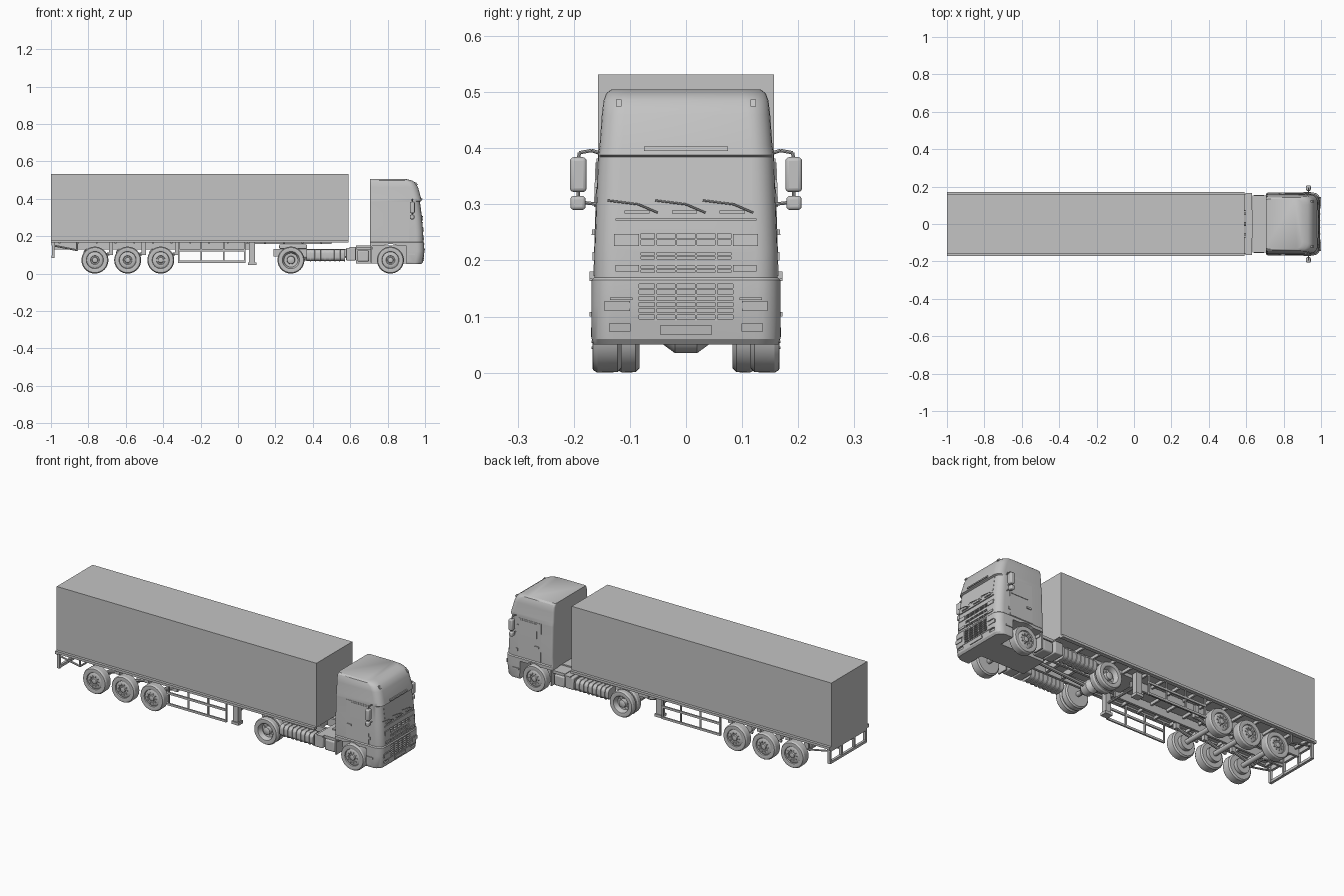
import bpy, bmesh, math
from mathutils import Vector

cube = bpy.data.objects.get("Cube")
if cube:
    bpy.data.objects.remove(cube, do_unlink=True)

grey = bpy.data.materials.new("plain_grey")
grey.use_nodes = True
tone = (.55, .55, .55, 1)
grey.diffuse_color = tone
grey.node_tree.nodes["Principled BSDF"].inputs["Base Color"].default_value = tone
parts = []


# ---- helpers ----
def loft(name, rings, mirror=False):
    """Skin a list of equal-length rings and cap both ends."""
    bm = bmesh.new()
    rows = [[bm.verts.new(point) for point in ring] for ring in rings]
    count = len(rows[0])
    for low, high in zip(rows, rows[1:]):
        for i in range(count):
            j = (i + 1) % count
            bm.faces.new((low[i], low[j], high[j], high[i]))
    bm.faces.new(rows[0])
    bm.faces.new(rows[-1])
    bmesh.ops.recalc_face_normals(bm, faces=bm.faces)
    mesh = bpy.data.meshes.new(name)
    bm.to_mesh(mesh)
    bm.free()
    mesh.materials.append(grey)
    obj = bpy.data.objects.new(name, mesh)
    bpy.context.collection.objects.link(obj)
    parts.append(obj)
    if mirror:
        mod = obj.modifiers.new("mirror", "MIRROR")
        mod.use_axis = (False, True, False)
        mod.use_mirror_merge = False
    return obj


def box(name, xs, ys, zs, mirror=False, bevel=0):
    obj = loft(name, [[(xs[0], ys[0], z), (xs[1], ys[0], z),
                       (xs[1], ys[1], z), (xs[0], ys[1], z)] for z in zs], mirror)
    if bevel:
        mod = obj.modifiers.new("bevel", "BEVEL")
        mod.width, mod.segments = bevel, 3
    return obj


def lathe(name, profile, x, z, mirror=False, sides=40):
    """Revolve (radius, y) pairs about an axle along y."""
    turn = [math.tau * i / sides for i in range(sides)]
    return loft(name, [[(x + r * math.cos(a), y, z + r * math.sin(a)) for a in turn]
                       for r, y in profile], mirror)


def rod(name, points, radius, mirror=True):
    for start, end in zip(points, points[1:]):
        a, b = Vector(start), Vector(end)
        side = (b - a).orthogonal().normalized() * radius
        up = (b - a).normalized().cross(side)
        turn = [math.tau * i / 8 for i in range(8)]
        loft(name, [[p + side * math.cos(t) + up * math.sin(t) for t in turn]
                    for p in (a, b)], mirror)


def rounded(u0, u1, v0, v1, near, far, steps=6):
    """Rounded rectangle; near rounds the u0 corners, far the u1 corners."""
    points = []
    corners = ((u1 - far, v1 - far, far), (u0 + near, v1 - near, near),
               (u0 + near, v0 + near, near), (u1 - far, v0 + far, far))
    for quarter, (u, v, r) in enumerate(corners):
        for i in range(steps + 1):
            a = math.pi / 2 * (quarter + i / steps)
            points.append((u + r * math.cos(a), v + r * math.sin(a)))
    return points


# ---- cab shell: height, front x, half width ----
shell = [(.05, .98, .165), (.06, .988, .168), (.12, .996, .168), (.165, .995, .168),
         (.17, .991, .163), (.22, .99, .163), (.3, .983, .16), (.384, .972, .157),
         (.388, .982, .157), (.405, .978, .154), (.46, .963, .15), (.485, .95, .147),
         (.498, .93, .142), (.505, .9, .133)]
BACK, AXLE_X, HUB_Z = .705, .815, .072


def shell_at(z, column):
    for low, high in zip(shell, shell[1:]):
        if low[0] <= z <= high[0]:
            t = (z - low[0]) / (high[0] - low[0])
            return low[column] + t * (high[column] - low[column])


cab = loft("cab", [[(x, y, z) for x, y in rounded(BACK, front, -half, half, .012, .04)]
                   for z, front, half in shell])


def front_plate(name, ys, zs, out=.004, deep=.012, mirror=False):
    return loft(name, [[(shell_at(z, 1) + dx, y, z) for dx, y in
                        ((-deep, ys[0]), (out, ys[0]), (out, ys[1]), (-deep, ys[1]))]
                       for z in zs], mirror)


def side_plate(name, xs, zs, out=.002):
    return loft(name, [[(x, shell_at(z, 2) + dy, z) for x, dy in
                        ((xs[0], -.01), (xs[1], -.01), (xs[1], out), (xs[0], out))]
                       for z in zs], True)


# ---- cut wheel bay, arches, grille openings and lamps into the cab ----
slots = [(.225, .248), (.2, .214), (.176, .19)]
cutters = [box("bay_cutter", (.6, .9), (-.3, .3), (0, .148)),
           lathe("arch_cutter", [(.086, -.3), (.086, .3)], AXLE_X, HUB_Z)]
for slot in slots:
    cutters.append(front_plate("slot_cutter", (-.08, .08), slot, .05))
cutters.append(front_plate("lower_grille_cutter", (-.084, .084), (.092, .162), .05))
cutters.append(front_plate("fog_lamp_cutter", (.1, .136), (.073, .088), .05, .008, True))
for cutter in cutters:
    cutter.hide_render = True
    mod = cab.modifiers.new("cut", "BOOLEAN")
    mod.operation, mod.object = "DIFFERENCE", cutter
    bpy.context.view_layer.objects.active = cab
    bpy.ops.object.modifier_apply(modifier=mod.name)
for cutter in cutters:
    parts.remove(cutter)
    bpy.data.objects.remove(cutter, do_unlink=True)

# ---- front of the cab ----
for low, high in slots:
    for z in (low, (low + high) / 2):
        front_plate("grille_slat", (-.08, .08), (z, z + .003), -.001)
for row in range(7):
    z = .092 + row * .011
    front_plate("lower_grille_slat", (-.084, .084), (z, z + .004), -.001)
for y in (-.054, -.018, .018, .054):
    front_plate("grille_post", (y - .002, y + .002), (.176, .248), .001)
    front_plate("lower_grille_post", (y - .002, y + .002), (.092, .162), .001)
front_plate("grille_wing", (.084, .128), (.226, .247), mirror=True)
front_plate("grille_wing", (.084, .126), (.18, .192), mirror=True)
front_plate("grille_ledge", (-.126, .126), (.271, .275))
front_plate("headlamp", (.1, .145), (.11, .128), .003, mirror=True)
front_plate("headlamp_brow", (.095, .135), (.13, .134), mirror=True)
front_plate("bumper_lip", (-.125, .125), (.088, .091), .002)
front_plate("number_plate", (-.045, .045), (.067, .085), .004)
front_plate("windscreen", (-.118, .118), (.302, .382), .001)
front_plate("visor_centre", (-.075, .075), (.395, .403), .006)
front_plate("roof_lamp", (.115, .125), (.474, .487), .006, mirror=True)
for y in (-.14, -.055, .03):
    x = shell_at(.29, 1) + .004
    rod("wiper", [(x, y + .09, .285), (x, y + .055, .3), (x - .002, y, .307)], .0018, False)
    front_plate("wiper_base", (y + .03, y + .075), (.284, .289), .005)

# ---- cab sides ----
side_plate("door", (.775, .915), (.172, .382))
side_plate("side_window", (.8, .905), (.295, .375), .004)
side_plate("door_handle", (.785, .81), (.245, .255), .006)
side_plate("door_hinge", (.915, .925), (.2, .215), .004)
side_plate("door_hinge", (.915, .925), (.33, .345), .004)
side_plate("step", (.905, .945), (.1, .108), .004)
box("mirror_housing", (.92, .945), (.177, .207), (.322, .384), True, .007)
box("small_mirror", (.92, .943), (.179, .206), (.29, .315), True, .006)
rod("mirror_arm", [(.93, .15, .39), (.932, .168, .396), (.932, .19, .392), (.932, .192, .38)], .003)
rod("mirror_arm", [(.932, .155, .3), (.932, .182, .303)], .003)
rod("mirror_stem", [(.932, .192, .31), (.932, .192, .33)], .003)
box("belly_pan", (.63, .93), (-.075, .075), (.053, .15))
box("mudflap", (.708, .716), (.105, .163), (.06, .155), True)


# ---- wheels ----
def wheel(name, x, inner, outer, dished=False):
    tyre = [(.03, inner), (.064, inner), (.071, inner + .007), (.072, outer - .009),
            (.067, outer - .001), (.058, outer), (.046, outer - .002)]
    if dished:
        rim = [(.043, outer - .006), (.037, outer - .028), (.022, outer - .03),
               (.02, outer - .012), (.012, outer - .008)]
    else:
        rim = [(.044, outer - .008), (.034, outer - .003), (.024, outer - .003),
               (.022, outer - .007), (.016, outer - .007), (.014, outer), (.008, outer + .002)]
    lathe(name, tyre + rim, x, HUB_Z, True)
    depth = outer - (.03 if dished else .004)
    for i in range(10):
        a = math.tau * i / 10
        lathe("wheel_nut", [(.0025, depth), (.0025, depth + .005)],
              x + .029 * math.cos(a), HUB_Z + .029 * math.sin(a), True, 6)


TRAILER_AXLES, DRIVE_X = (-.765, -.59, -.413), .283
wheel("front_wheel", AXLE_X, .115, .167)
wheel("drive_wheel_outer", DRIVE_X, .127, .167, True)
wheel("drive_wheel_inner", DRIVE_X, .083, .123, True)
for x in TRAILER_AXLES:
    wheel("trailer_wheel", x, .115, .167)
for x in TRAILER_AXLES + (DRIVE_X, AXLE_X):
    lathe("axle", [(.013, -.14), (.013, .14)], x, HUB_Z, sides=16)
lathe("differential", [(.015, -.05), (.037, -.02), (.037, .02), (.015, .05)], DRIVE_X, HUB_Z)

# ---- tractor chassis ----
box("tractor_rail", (.19, .75), (.048, .062), (.09, .132), True)
for x in (.2, .4, .5, .6):
    box("tractor_crossmember", (x, x + .015), (-.05, .05), (.095, .128))
box("fifth_wheel", (.22, .37), (-.07, .07), (.132, .155), bevel=.006)
rod("drive_shaft", [(.3, 0, .075), (.65, 0, .1)], .01, False)
ribs = []
for i in range(8):
    start = .365 + i * .026
    for x, grow in ((start, 0), (start + .019, 0), (start + .02, .003), (start + .025, .003)):
        ribs.append([(x, y, z) for y, z in
                     rounded(.09 - grow, .158 + grow, .068 - grow, .128 + grow, .02, .02)])
loft("side_tank", ribs, True)
box("battery_box", (.578, .63), (.07, .16), (.07, .137), True, .005)
box("air_tank_box", (.638, .7), (.075, .155), (.064, .125), True, .008)
box("cab_rear_deck", (.634, .72), (-.152, .152), (.128, .143))
box("rear_catwalk", (.596, .632), (-.165, .165), (.134, .141))

# ---- trailer ----
box("cargo_box", (-1, .59), (-.157, .157), (.176, .531))
box("cargo_floor_edge", (-1, .59), (.15, .172), (.167, .18), True)
box("rear_sill", (-1, -.985), (-.172, .172), (.163, .18))
box("trailer_rail", (-.98, .07), (.055, .068), (.128, .172), True)
box("gooseneck", (.05, .5), (-.09, .09), (.158, .177))
for i in range(15):
    x = -.96 + i * .1
    box("floor_beam", (x, x + .01), (-.155, .155), (.16, .177))
for x in TRAILER_AXLES:
    box("axle_hanger", (x + .075, x + .098), (.06, .082), (.1, .165), True)
    rod("trailing_arm", [(x + .085, .07, .108), (x - .045, .07, .078)], .008)
    lathe("air_spring", [(.018, .06), (.022, .07), (.018, .095)], x - .04, .11, True, 20)
    lathe("brake_drum", [(.04, .095), (.04, .118)], x, HUB_Z, True, 24)
box("landing_leg", (.06, .092), (.1, .13), (.06, .175), True)
box("landing_foot", (.054, .098), (.095, .135), (.045, .06), True)
rod("leg_brace", [(.076, -.1, .11), (.076, .1, .11)], .006, False)

# ---- side guards and rear underrun frame ----
for z in (.057, .118):
    box("side_guard_bar", (-.32, .04), (.152, .16), (z, z + .012), True)
for x in (-.32, -.2, -.08, .032):
    box("side_guard_post", (x, x + .008), (.148, .156), (.057, .17), True)
for z in (.082, .15):
    box("underrun_bar", (-.997, -.983), (-.16, .16), (z, z + .014))
for y in (.05, .148):
    box("underrun_post", (-.995, -.98), (y, y + .012), (.082, .17), True)
    rod("underrun_brace", [(-.985, y + .005, .15), (-.86, y + .005, .125)], .005)
rod("rear_hanger", [(-.86, .06, .125), (-.86, .153, .125), (-.86, .153, .17)], .005)

# ---- shading ----
bpy.ops.object.select_all(action="DESELECT")
for obj in parts:
    obj.select_set(True)
bpy.context.view_layer.objects.active = cab
bpy.ops.object.shade_smooth_by_angle(angle=math.radians(30))
